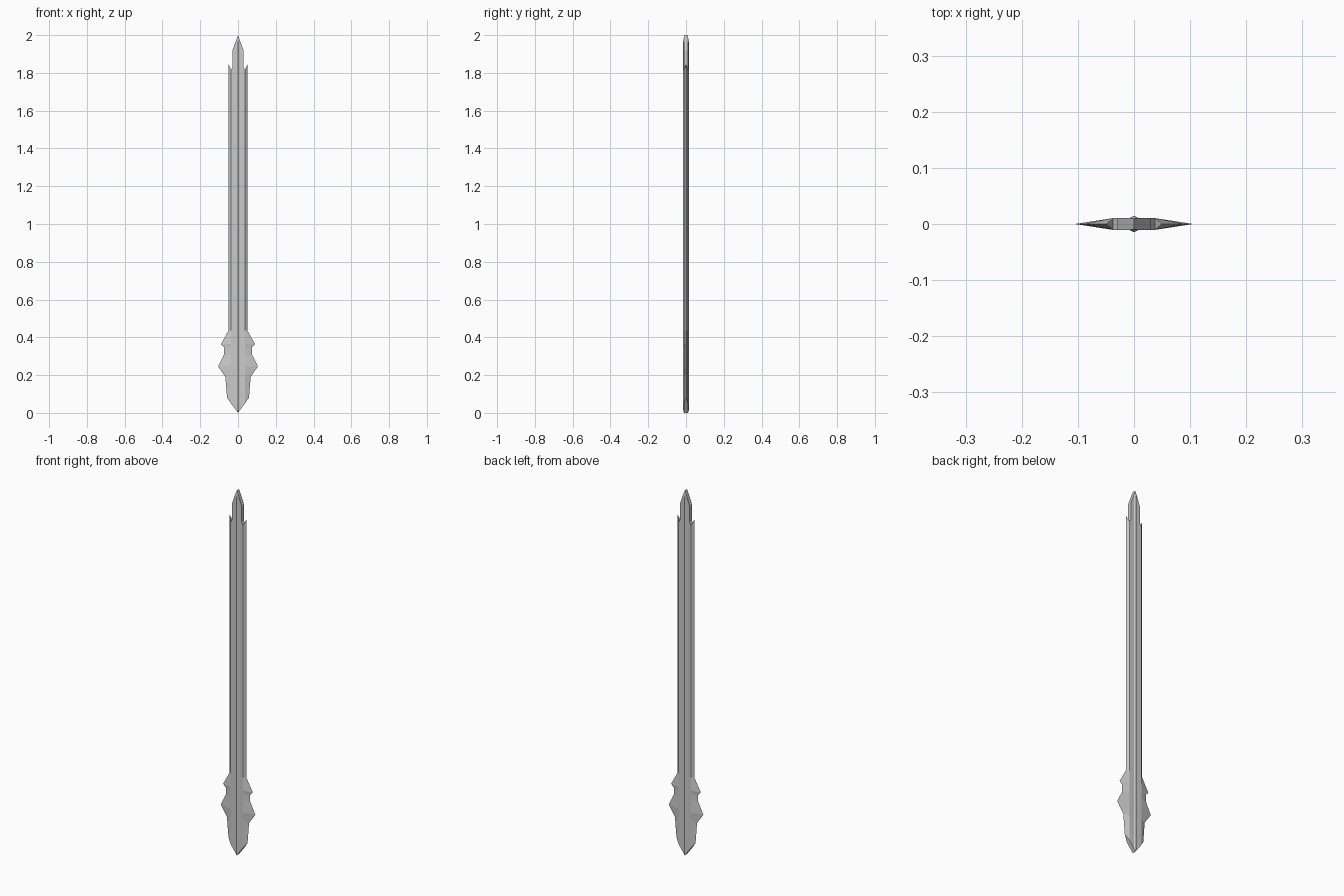
import bpy, bmesh

if "Cube" in bpy.data.objects:
    bpy.data.objects.remove(bpy.data.objects["Cube"])

T = 0.0105       # half thickness of the flat
RIDGE = 0.0148   # half thickness at the central ridge
FLAT = 0.037     # half width of the flat
RIB = 0.008      # half width of the ridge

# cutting edge outline: (half width, z), from bottom to top
edge = [(0.058, 0.08), (0.067, 0.19), (0.105, 0.246), (0.074, 0.31),
        (0.074, 0.347), (0.09, 0.364), (0.05, 0.437), (0.05, 1.847)]
# where the bevel meets the flat, one z for each edge point
inner = [0.05] + [z for x, z in edge[1:-1]] + [1.815]

bm = bmesh.new()


def face(points):
    bm.faces.new([bm.verts.new(p) for p in points])


for sx in (-1, 1):
    bounds = []
    for sy in (-1, 1):
        def P(x, y, z):
            return (sx * x, sy * y, z)

        e = [P(x, 0, z) for x, z in edge]
        f = [P(FLAT, T, z) for z in inner]
        r = [P(0, T, 0), P(0, RIDGE, 0.012), P(0, RIDGE, 1.965), P(0, 0.009, 2)]
        c = [P(RIB, T, 0.011), P(RIB, T, 1.978)]
        notch = [P(0.029, T, 1.83), P(0.029, T, 1.92)]

        # central ridge
        face([r[1], c[0], c[1], r[2]])
        face([r[0], c[0], r[1]])
        face([r[2], c[1], r[3]])
        # flat of the blade
        face([c[0]] + f + notch + [c[1]])
        # bevel running out to the cutting edge
        for i in range(len(e) - 1):
            face([f[i], e[i], e[i + 1], f[i + 1]])
        bounds.append(([r[0], c[0], f[0], e[0]],
                       [e[-1], f[-1]] + notch + [c[1], r[3]]))

    # end walls joining front and back at the point and the notched tip
    for front, back in zip(bounds[0], bounds[1]):
        for i in range(len(front) - 1):
            quad = [front[i], front[i + 1], back[i + 1], back[i]]
            face(list(dict.fromkeys((round(x, 6), y + 0.0, z) for x, y, z in quad)))

bmesh.ops.remove_doubles(bm, verts=bm.verts, dist=1e-5)
bmesh.ops.recalc_face_normals(bm, faces=bm.faces)
mesh = bpy.data.meshes.new("sword_blade")
bm.to_mesh(mesh)
bm.free()
bpy.context.collection.objects.link(bpy.data.objects.new("sword_blade", mesh))
